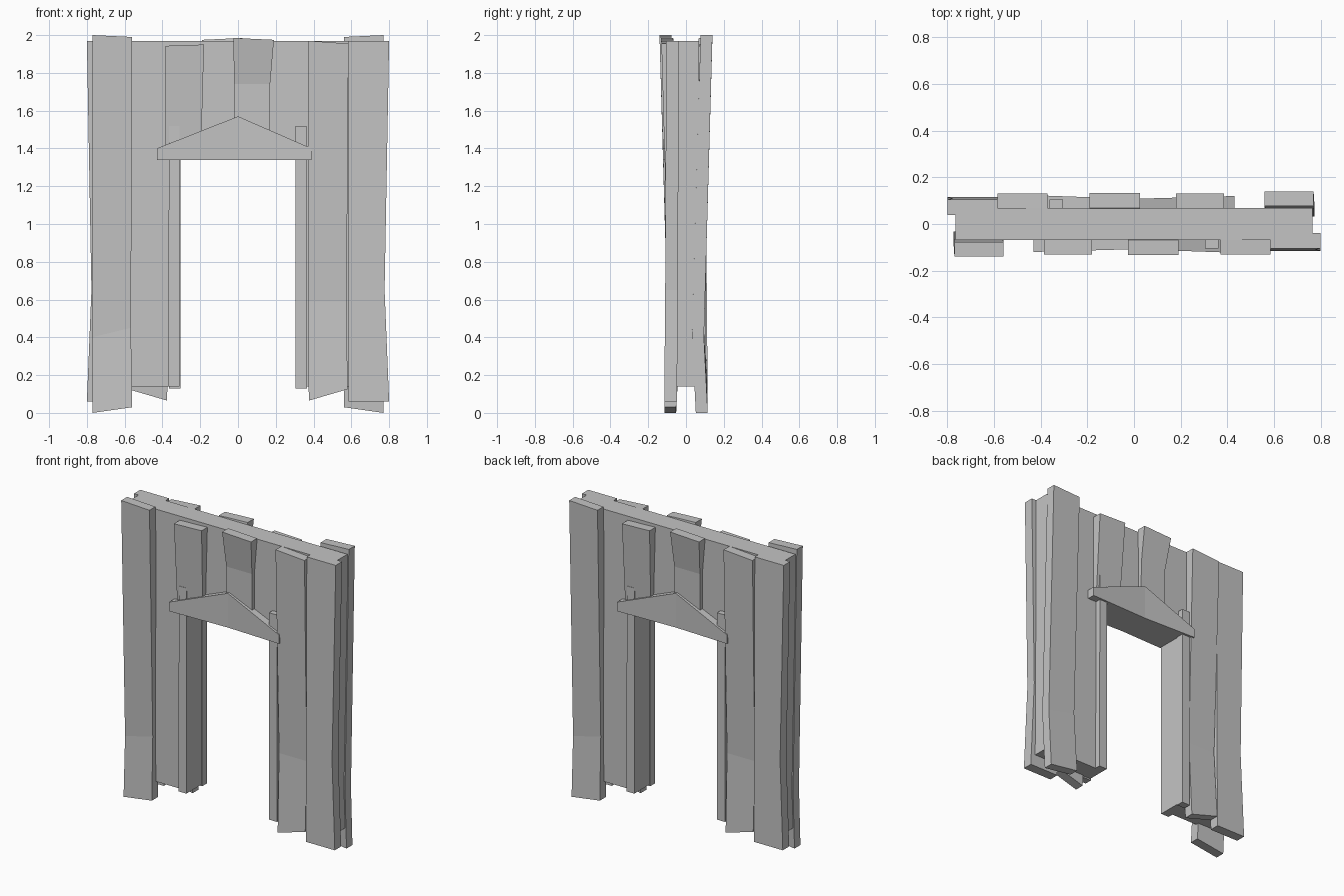
import bpy
import bmesh
import math
from mathutils import Matrix

if "Cube" in bpy.data.objects:
    bpy.data.objects.remove(bpy.data.objects["Cube"])

mat = bpy.data.materials.new("plain grey")
mat.diffuse_color = (0.55, 0.55, 0.55, 1.0)
mat.use_nodes = True
mat.node_tree.nodes["Principled BSDF"].inputs["Base Color"].default_value = mat.diffuse_color


def finish(name, bm, turned=False):
    """Store a bmesh as an object; turned = half turn for the rear side."""
    if turned:
        bmesh.ops.rotate(bm, verts=bm.verts, cent=(0, 0, 0),
                         matrix=Matrix.Rotation(math.pi, 3, 'Z'))
    bmesh.ops.recalc_face_normals(bm, faces=bm.faces)
    me = bpy.data.meshes.new(name)
    bm.to_mesh(me)
    bm.free()
    me.materials.append(mat)
    ob = bpy.data.objects.new(name, me)
    bpy.context.collection.objects.link(ob)


def loft(name, rings, turned):
    """Skin a list of equal-length point rings and cap both ends."""
    bm = bmesh.new()
    vs = [[bm.verts.new(p) for p in ring] for ring in rings]
    for a, b in zip(vs, vs[1:]):
        n = len(a)
        for i in range(n):
            bm.faces.new((a[i], a[(i + 1) % n], b[(i + 1) % n], b[i]))
    bm.faces.new(vs[0])
    bm.faces.new(vs[-1])
    finish(name, bm, turned)


def plank(name, sections, thick, turned):
    """Sections run upward: x left, x right, outer y, z left, z right."""
    rings = [[(x0, y, z0), (x1, y, z1), (x1, y + thick, z1), (x0, y + thick, z0)]
             for x0, x1, y, z0, z1 in sections]
    loft(name, rings, turned)


# Wall core with the doorway cut out of its outline
outline = [(-0.765, 0.14), (-0.31, 0.14), (-0.31, 1.34), (0.31, 1.34),
           (0.31, 0.14), (0.765, 0.14), (0.765, 1.97), (-0.765, 1.97)]
loft("wall_core", [[(x, y, z) for x, z in outline] for y in (-0.068, 0.068)], False)

# Warped boards on the front; the rear repeats them by a half turn
boards = {
    "outer_board_tall": ([(-0.77, -0.56, -0.115, 0.0, 0.03),
                          (-0.773, -0.567, -0.095, 0.40, 0.45),
                          (-0.77, -0.56, -0.14, 2.0, 1.99)], 0.063),
    "outer_board_short": ([(0.585, 0.80, -0.115, 0.06, 0.06),
                           (0.583, 0.776, -0.11, 0.65, 0.65),
                           (0.585, 0.80, -0.105, 1.97, 1.97)], 0.067),
    "door_board": ([(0.375, 0.58, -0.115, 0.065, 0.125),
                    (0.37, 0.575, -0.092, 0.59, 0.59),
                    (0.37, 0.585, -0.13, 1.97, 1.955)], 0.063),
    "lintel_board_side": ([(-0.385, -0.195, -0.095, 1.40, 1.40),
                           (-0.385, -0.18, -0.13, 1.943, 1.95)], 0.064),
    "lintel_board_middle": ([(-0.02, 0.17, -0.092, 1.40, 1.40),
                             (-0.02, 0.17, -0.095, 1.74, 1.74),
                             (-0.025, 0.19, -0.133, 1.985, 1.975)], 0.065),
    "door_trim_left": ([(-0.37, -0.31, -0.105, 0.14, 0.14),
                        (-0.365, -0.31, -0.105, 1.52, 1.52)], 0.05),
    "door_trim_right": ([(0.305, 0.365, -0.105, 0.13, 0.13),
                         (0.305, 0.362, -0.105, 1.52, 1.52)], 0.05),
}
for side, turned in (("front", False), ("rear", True)):
    for name, (sections, thick) in boards.items():
        plank(f"{side}_{name}", sections, thick, turned)
    # Pediment over the door, slightly bent inward at its peak
    ends = [(-0.43, -0.12, 1.40), (0.0, -0.108, 1.57), (0.39, -0.122, 1.40)]
    loft(f"{side}_pediment",
         [[(x, y, 1.34), (x, y, z), (x, -0.06, z), (x, -0.06, 1.34)]
          for x, y, z in ends], turned)
